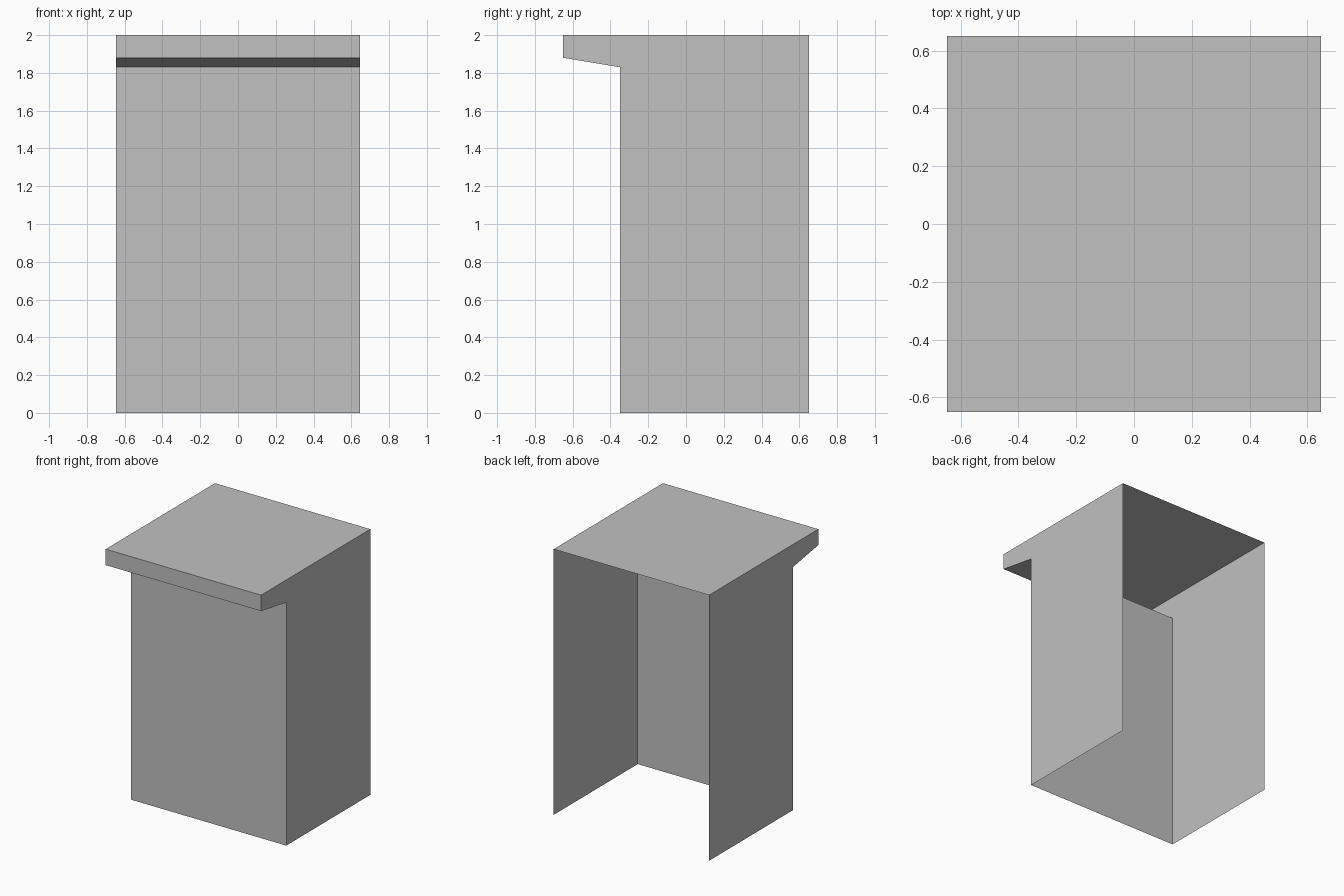
import bpy
import bmesh
from mathutils import Vector

old = bpy.data.objects.get("Cube")
if old:
    bpy.data.objects.remove(old, do_unlink=True)

HALF_WIDTH = 0.647

# Side outline (y, z), from the foot of the front round to the foot of the back
PROFILE = [(-0.35, 0), (-0.35, 1.83), (-0.65, 1.88),
           (-0.65, 2), (0.65, 2), (0.65, 0)]

grey = bpy.data.materials.new("plain grey")
grey.use_nodes = True
colour = (0.533, 0.533, 0.533, 1)
grey.diffuse_color = colour
grey.node_tree.nodes["Principled BSDF"].inputs["Base Color"].default_value = colour


def panel(name, points, outward):
    """Make one thin flat sheet whose normal points outward."""
    bm = bmesh.new()
    face = bm.faces.new([bm.verts.new(p) for p in points])
    face.normal_update()
    if face.normal.dot(Vector(outward)) < 0:
        face.normal_flip()
    mesh = bpy.data.meshes.new(name)
    bm.to_mesh(mesh)
    bm.free()
    mesh.materials.append(grey)
    obj = bpy.data.objects.new(name, mesh)
    bpy.context.collection.objects.link(obj)
    return obj


# Two matching side walls
for name, side in (("left_wall", 1), ("right_wall", -1)):
    panel(name, [(side * HALF_WIDTH, y, z) for y, z in PROFILE], (side, 0, 0))

# Sheets spanning the walls; the back and the bottom stay open
SPANS = [("front_wall", (0, -1, 0)), ("overhang_underside", (0, 0, -1)),
         ("overhang_front", (0, -1, 0)), ("top_panel", (0, 0, 1))]
for (name, outward), a, b in zip(SPANS, PROFILE, PROFILE[1:]):
    panel(name, [(-HALF_WIDTH, *a), (HALF_WIDTH, *a),
                 (HALF_WIDTH, *b), (-HALF_WIDTH, *b)], outward)
